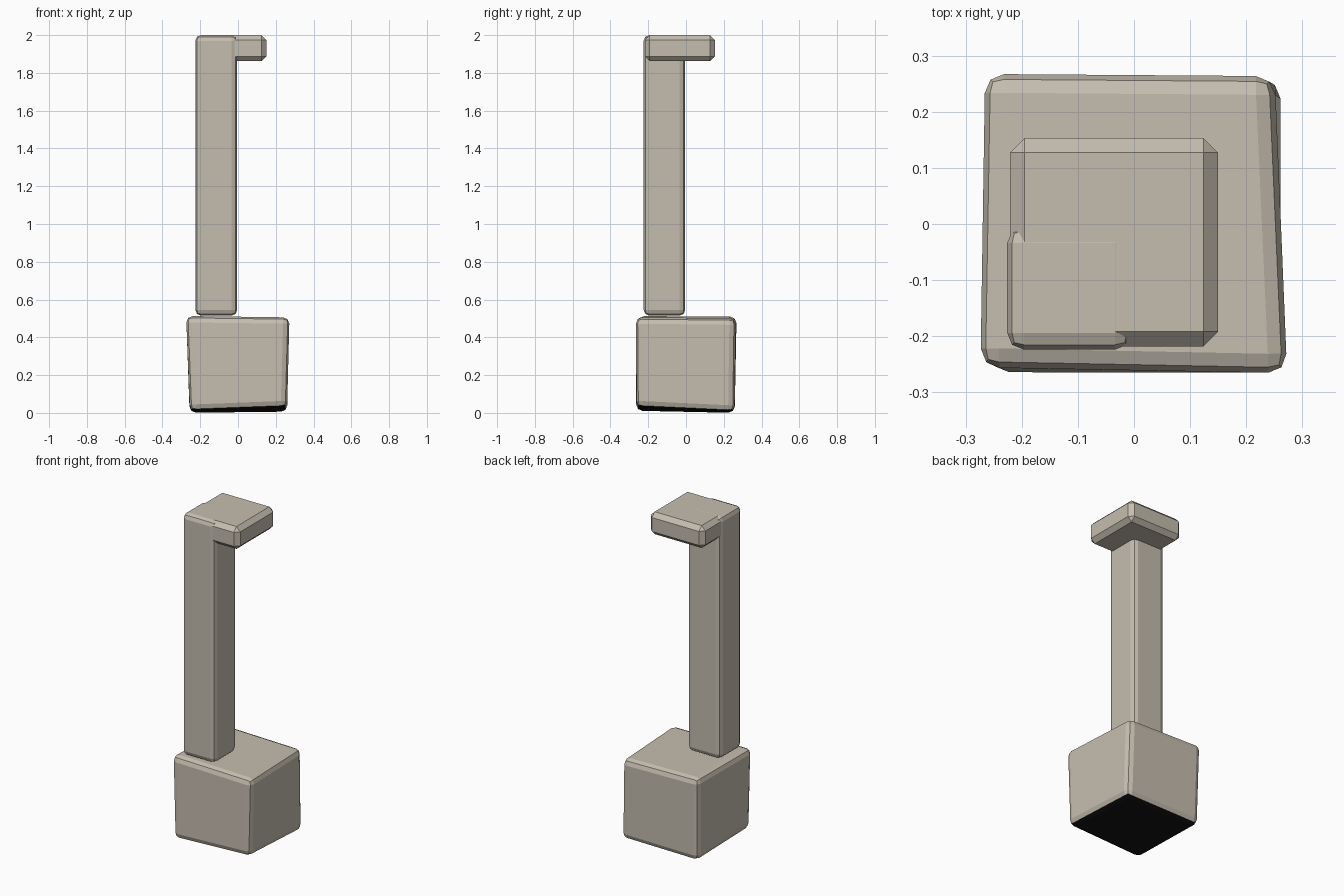
import bpy, bmesh
from mathutils import Vector

if "Cube" in bpy.data.objects:
    bpy.data.objects.remove(bpy.data.objects["Cube"])


def material(name, rgb):
    m = bpy.data.materials.new(name)
    m.diffuse_color = (*rgb, 1)
    m.use_nodes = True
    m.node_tree.nodes["Principled BSDF"].inputs["Base Color"].default_value = m.diffuse_color
    return m


STONE = material("warm grey", (0.56, 0.51, 0.43))
BLACK = material("black underside", (0.006, 0.006, 0.006))


def block(name, bottom, top, width, segments, dark_base=False):
    """Six-sided block from four bottom and four top corners, edges bevelled."""
    bm = bmesh.new()
    lo = [bm.verts.new(Vector(p)) for p in bottom]
    hi = [bm.verts.new(Vector(p)) for p in top]
    bm.faces.new(lo[::-1])
    bm.faces.new(hi)
    for i in range(4):
        j = (i + 1) % 4
        bm.faces.new((lo[i], lo[j], hi[j], hi[i]))
    bmesh.ops.bevel(bm, geom=bm.edges[:], offset=width, segments=segments,
                    profile=0.5, affect='EDGES', offset_type='OFFSET')
    bmesh.ops.recalc_face_normals(bm, faces=bm.faces[:])
    bm.normal_update()
    if dark_base:
        for f in bm.faces:
            if f.normal.z < -0.8:
                f.material_index = 1
    me = bpy.data.meshes.new(name)
    bm.to_mesh(me)
    bm.free()
    me.materials.append(STONE)
    me.materials.append(BLACK)
    ob = bpy.data.objects.new(name, me)
    bpy.context.collection.objects.link(ob)
    return ob


def rect(x0, x1, y0, y1, z):
    return [(x0, y0, z), (x1, y0, z), (x1, y1, z), (x0, y1, z)]


# Slightly irregular foot block with a black underside
block("base_block",
      [(-0.255, -0.265, 0.01), (0.26, -0.262, 0.03),
       (0.262, 0.257, 0.005), (-0.257, 0.258, 0.0)],
      [(-0.275, -0.255, 0.513), (0.274, -0.266, 0.506),
       (0.25, 0.264, 0.5), (-0.266, 0.268, 0.51)],
      0.034, 2, dark_base=True)

# Tall post standing on the front left of the block
block("post", rect(-0.226, -0.004, -0.224, -0.004, 0.515),
      rect(-0.226, -0.004, -0.224, -0.004, 2.0), 0.03, 2)

# Flat square cap overhanging to the right and back
block("cap_plate", rect(-0.221, 0.15, -0.218, 0.153, 1.862),
      rect(-0.221, 0.15, -0.218, 0.153, 1.9995), 0.026, 1)
